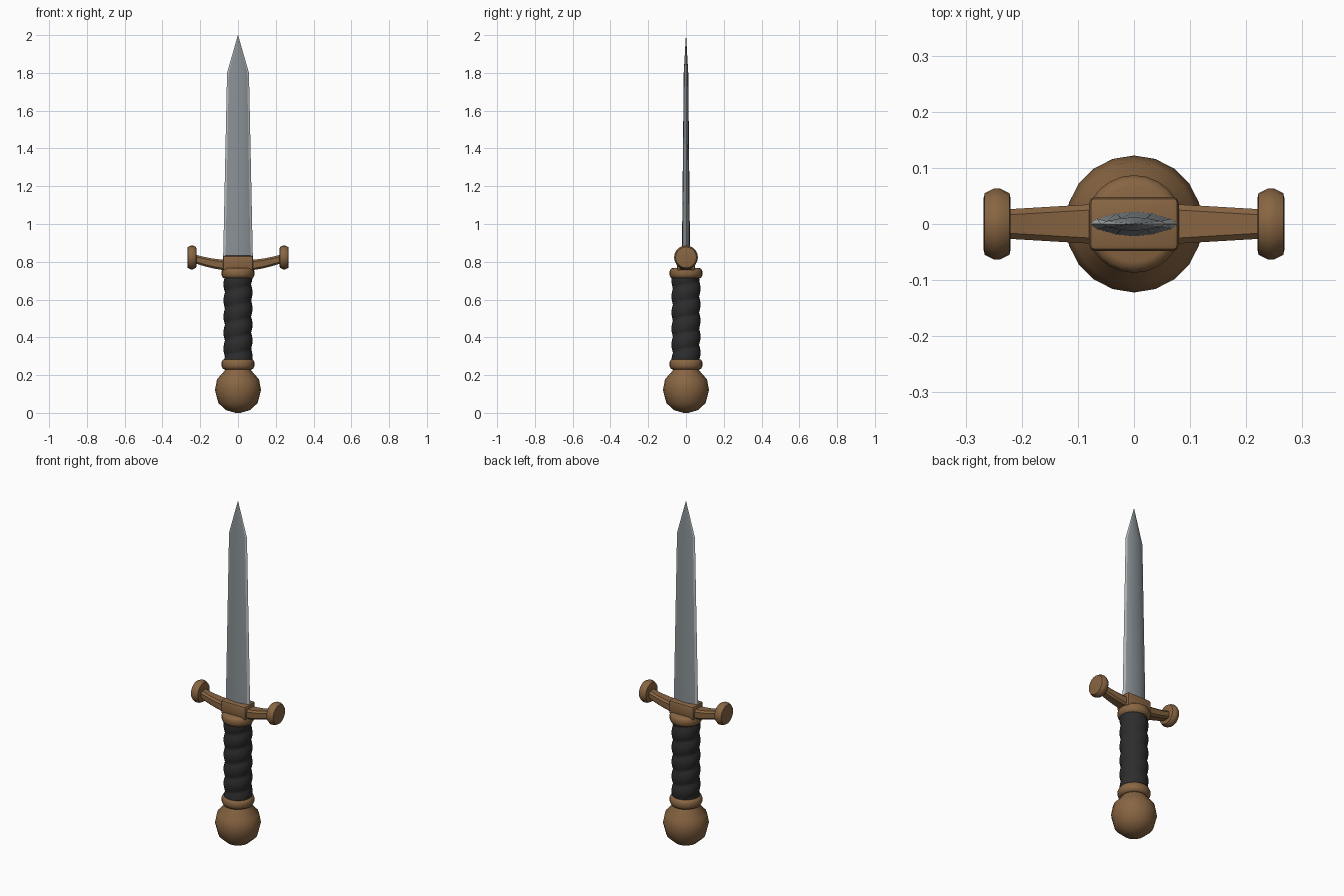
import bpy, bmesh, math
from mathutils import Vector, Matrix

if "Cube" in bpy.data.objects:
    bpy.data.objects.remove(bpy.data.objects["Cube"])


def material(name, rgb):
    m = bpy.data.materials.new(name)
    m.diffuse_color = (*rgb, 1)
    m.use_nodes = True
    m.node_tree.nodes["Principled BSDF"].inputs["Base Color"].default_value = m.diffuse_color
    return m


BRONZE = material("bronze", (0.245, 0.130, 0.055))
LEATHER = material("black leather", (0.026, 0.026, 0.027))
STEEL = material("steel", (0.25, 0.28, 0.30))
EDGE = material("sharpened steel", (0.48, 0.50, 0.51))


def finish(name, bm, mats, angle=35):
    bmesh.ops.recalc_face_normals(bm, faces=bm.faces)
    me = bpy.data.meshes.new(name)
    bm.to_mesh(me)
    bm.free()
    ob = bpy.data.objects.new(name, me)
    bpy.context.collection.objects.link(ob)
    for m in mats:
        me.materials.append(m)
    bpy.ops.object.select_all(action='DESELECT')
    ob.select_set(True)
    bpy.context.view_layer.objects.active = ob
    bpy.ops.object.shade_smooth_by_angle(angle=math.radians(angle))
    return ob


def loft(bm, rings):
    """Skin a list of equal-length point rings and cap both ends."""
    vs = [[bm.verts.new(p) for p in r] for r in rings]
    n = len(rings[0])
    for a, b in zip(vs, vs[1:]):
        for i in range(n):
            j = (i + 1) % n
            bm.faces.new((a[i], a[j], b[j], b[i]))
    bm.faces.new(vs[0])
    bm.faces.new(vs[-1])


def lathe(name, profile, n, mat, matrix=Matrix(), angle=35):
    bm = bmesh.new()
    loft(bm, [[matrix @ Vector((r * math.cos(2 * math.pi * i / n),
                                r * math.sin(2 * math.pi * i / n), z))
               for i in range(n)] for r, z in profile])
    return finish(name, bm, [mat], angle)


# Pommel and the two collars around the grip
lathe("pommel", [(0.012, 0.0), (0.062, 0.014), (0.104, 0.052), (0.122, 0.122),
                 (0.111, 0.178), (0.07, 0.224), (0.065, 0.24)], 20, BRONZE, angle=50)
for name, z in (("lower_collar", 0.229), ("upper_collar", 0.712)):
    lathe(name, [(0.070, z), (0.080, z + 0.004), (0.087, z + 0.018), (0.087, z + 0.038),
                 (0.080, z + 0.052), (0.068, z + 0.056)], 24, BRONZE, angle=50)

# Grip with a spiral leather wrap
bm = bmesh.new()
rings = []
N, ROWS, Z0, Z1, PITCH = 24, 56, 0.27, 0.73, 0.085
for k in range(ROWS + 1):
    z = Z0 + (Z1 - Z0) * k / ROWS
    ring = []
    for i in range(N):
        a = 2 * math.pi * i / N
        r = 0.069 + 0.008 * abs(math.sin(math.pi * (z / PITCH - i / N)))
        ring.append((r * math.cos(a), r * math.sin(a), z))
    rings.append(ring)
loft(bm, rings)
finish("grip", bm, [LEATHER], 50)

# Guard block
bm = bmesh.new()
bmesh.ops.create_cube(bm, size=1, matrix=Matrix.Translation((0, 0, 0.792))
                      @ Matrix.Diagonal((0.16, 0.096, 0.08, 1)))
bmesh.ops.bevel(bm, geom=bm.edges[:], offset=0.011, segments=2, profile=0.5, affect='EDGES')
finish("guard_block", bm, [BRONZE])


# Upswept guard arms with round end caps
def arm_ring(x, z, hy, hz):
    c = 0.01
    return [(x, y, z + h) for y, h in (
        (hy, hz - c), (hy - c, hz), (c - hy, hz), (-hy, hz - c),
        (-hy, c - hz), (c - hy, -hz), (hy - c, -hz), (hy, c - hz))]


for side, s in (("left", -1), ("right", 1)):
    bm = bmesh.new()
    rings = []
    for k in range(6):
        t = k / 5
        rings.append(arm_ring(s * (0.06 + 0.17 * t), 0.782 + 0.012 * t + 0.022 * t * t,
                              0.036 - 0.010 * t, 0.028 - 0.005 * t))
    loft(bm, rings)
    finish(side + "_guard_arm", bm, [BRONZE])
    lathe(side + "_guard_cap", [(0.046, 0.220), (0.055, 0.222), (0.063, 0.238),
                                (0.063, 0.250), (0.055, 0.266), (0.046, 0.268)], 20, BRONZE,
          Matrix.Translation((0, 0, 0.823)) @ Matrix.Rotation(s * math.pi / 2, 4, 'Y'), 50)

# Lens-section blade with brighter cutting edges
half = [(1, 0), (0.84, 0.42), (0.4, 0.86), (0, 1), (-0.4, 0.86), (-0.84, 0.42)]
section = half + [(-x, -y) for x, y in half]
bm = bmesh.new()
loft(bm, [[(x * w, y * t, z) for x, y in section] for z, w, t in (
    (0.80, 0.079, 0.022), (1.80, 0.058, 0.012), (2.0, 0.0006, 0.0004))])
n = len(section)
for f in bm.faces:
    if len(f.verts) == 4:
        # strips touching the outermost line (y = 0) are the cutting edges
        f.material_index = int(any(abs(v.co.y) < 1e-7 for v in f.verts))
finish("blade", bm, [STEEL, EDGE], 25)
